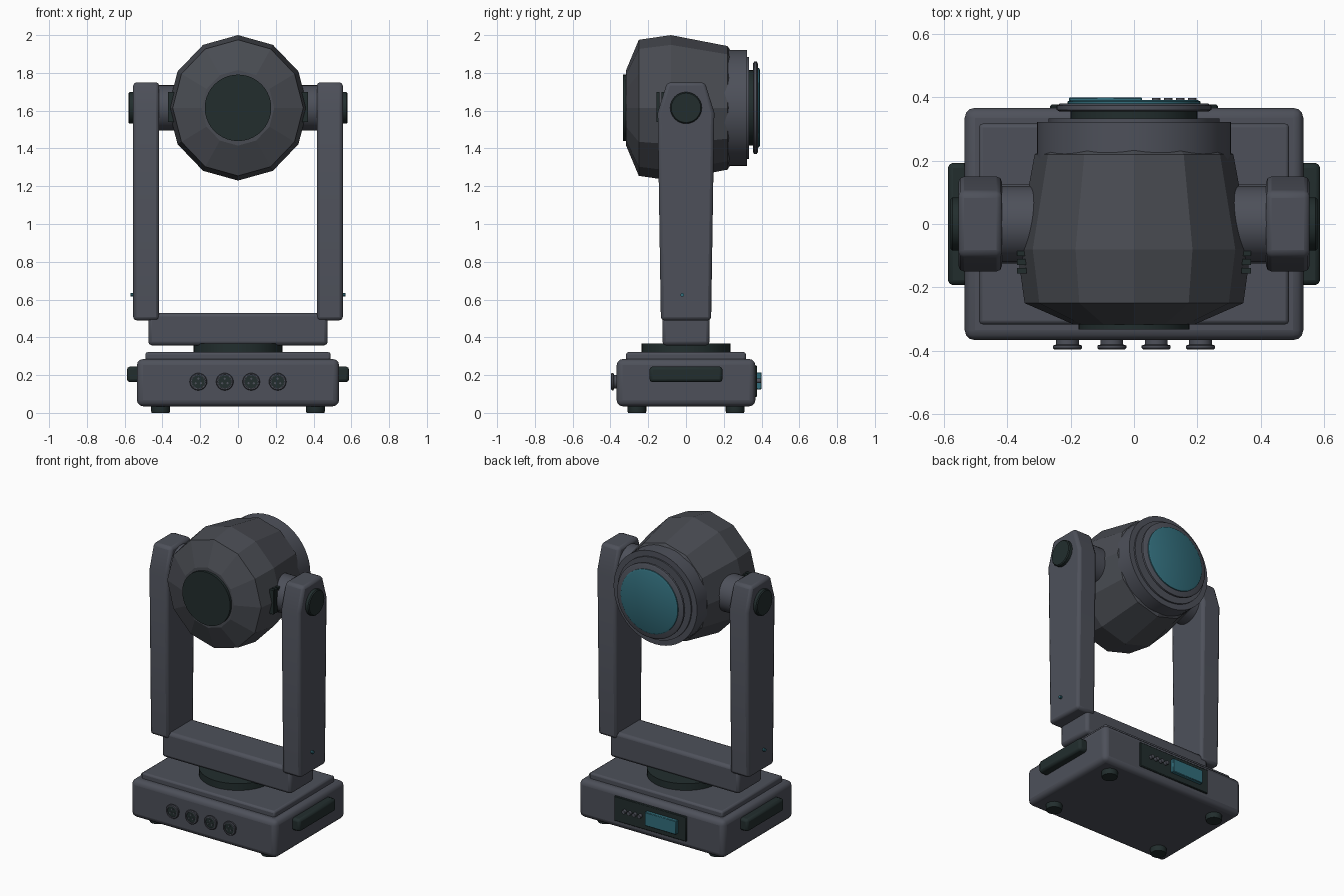
import bpy, bmesh, math
from mathutils import Matrix, Vector

if "Cube" in bpy.data.objects:
    bpy.data.objects.remove(bpy.data.objects["Cube"])


def material(name, rgb):
    m = bpy.data.materials.new(name)
    m.diffuse_color = (*rgb, 1)
    m.use_nodes = True
    m.node_tree.nodes["Principled BSDF"].inputs["Base Color"].default_value = m.diffuse_color
    return m


GREY = material("slate grey", (0.075, 0.081, 0.102))
HEAD = material("head grey", (0.066, 0.071, 0.084))
DARK = material("near black", (0.016, 0.027, 0.027))
TEAL = material("teal glass", (0.032, 0.155, 0.20))
PZ = 1.615  # height of the tilt axis


def finish(name, bm, mat, bevel=0, segs=2, smooth=True):
    bmesh.ops.recalc_face_normals(bm, faces=bm.faces)
    me = bpy.data.meshes.new(name)
    bm.to_mesh(me)
    bm.free()
    me.materials.append(mat)
    ob = bpy.data.objects.new(name, me)
    bpy.context.collection.objects.link(ob)
    if bevel:
        b = ob.modifiers.new("bevel", "BEVEL")
        b.width, b.segments, b.limit_method = bevel, segs, "ANGLE"
        b.angle_limit = math.radians(30)
    if smooth:
        bpy.context.view_layer.objects.active = ob
        ob.select_set(True)
        bpy.ops.object.shade_smooth_by_angle(angle=math.radians(35))
        ob.select_set(False)
    return ob


def box(name, lo, hi, mat, bevel=0, segs=2):
    lo, hi = Vector(lo), Vector(hi)
    bm = bmesh.new()
    bmesh.ops.create_cube(bm, size=1, matrix=Matrix.Translation((lo + hi) / 2)
                          @ Matrix.Diagonal((*(hi - lo), 1)))
    return finish(name, bm, mat, bevel, segs)


def lathe(name, profile, axis, center, mat, sides=40, squash=1, smooth=True):
    """Revolve (radius, distance) points around an axis and cap both ends."""
    bm = bmesh.new()
    rings = []
    for r, d in profile:
        ring = []
        for i in range(sides):
            a = 2 * math.pi * i / sides
            s, c = r * math.sin(a) * squash, r * math.cos(a)
            p = {"x": (d, s, c), "y": (s, d, c), "z": (s, c, d)}[axis]
            ring.append(bm.verts.new(Vector(center) + Vector(p)))
        rings.append(ring)
    for a, b in zip(rings, rings[1:]):
        for i in range(sides):
            j = (i + 1) % sides
            bm.faces.new((a[i], a[j], b[j], b[i]))
    bm.faces.new(rings[0])
    bm.faces.new(rings[-1])
    return finish(name, bm, mat, smooth=smooth)


def arm(name, side):
    half = [(0.133, 0.49), (0.15, 1.59), (0.10, 1.75)]
    outline = half + [(-y, z) for y, z in reversed(half)]
    bm = bmesh.new()
    f = bm.faces.new([bm.verts.new((side * 0.417, y, z)) for y, z in outline])
    ext = bmesh.ops.extrude_face_region(bm, geom=[f])
    bmesh.ops.translate(bm, vec=(side * 0.138, 0, 0),
                        verts=[v for v in ext["geom"] if isinstance(v, bmesh.types.BMVert)])
    return finish(name, bm, GREY, 0.018, 2)


# base
box("base_body", (-0.535, -0.367, 0.035), (0.535, 0.367, 0.285), GREY, 0.032, 3)
box("base_top_plate", (-0.49, -0.317, 0.27), (0.49, 0.317, 0.322), GREY, 0.012)
for x in (-0.41, 0.41):
    for y in (-0.26, 0.26):
        lathe("foot", [(0.047, 0), (0.05, 0.01), (0.05, 0.045)], "z", (x, y, 0), DARK, 20)

# front sockets with three pins each
for x in (-0.21, -0.07, 0.07, 0.21):
    lathe("socket_ring", [(0.036, -0.36), (0.036, -0.381), (0.046, -0.384), (0.046, -0.392),
                          (0.042, -0.396), (0.035, -0.396), (0.035, -0.388)],
          "y", (x, 0, 0.165), GREY, 24)
    lathe("socket_face", [(0.034, -0.386), (0.034, -0.391)], "y", (x, 0, 0.165), DARK, 24)
    for k in range(3):
        a = math.radians(90 + 120 * k)
        lathe("socket_pin", [(0.006, -0.388), (0.006, -0.395)], "y",
              (x + 0.016 * math.cos(a), 0, 0.165 + 0.016 * math.sin(a)), GREY, 8)

# rear control panel
box("control_panel", (-0.265, 0.355, 0.085), (0.265, 0.377, 0.25), DARK, 0.004, 1)
box("display_screen", (-0.205, 0.37, 0.125), (0.025, 0.40, 0.215), TEAL, 0.003, 1)
for x in (0.07, 0.108, 0.146, 0.184):
    lathe("panel_button", [(0.013, 0.37), (0.013, 0.398)], "y", (x, 0, 0.17), GREY, 12)

# turntable and yoke
lathe("turntable", [(0.235, 0.31), (0.235, 0.367)], "z", (0, 0, 0), DARK, 48)
box("yoke_crossbar", (-0.475, -0.125, 0.357), (0.475, 0.125, 0.53), GREY, 0.02)

for s, tag in ((-1, "left"), (1, "right")):
    x0, x1 = sorted((s * 0.52, s * 0.588))
    box(tag + "_carry_handle", (x0, -0.193, 0.163), (x1, 0.193, 0.245), DARK, 0.016)
    arm(tag + "_yoke_arm", s)
    lathe(tag + "_pivot_axle", [(0.12, s * 0.30), (0.12, s * 0.43)], "x", (0, 0, PZ), GREY, 32)
    lathe(tag + "_pivot_cap", [(0.084, s * 0.54), (0.084, s * 0.574), (0.078, s * 0.58)],
          "x", (0, 0, PZ), DARK, 24)
    lathe(tag + "_status_light", [(0.01, s * 0.55), (0.01, s * 0.57)],
          "x", (0, -0.02, 0.625), TEAL, 10)
    # cooling slots on the side of the head
    for y in (-0.148, -0.12, -0.092):
        x0, x1 = sorted((s * 0.34, s * 0.37))
        box(tag + "_vent_slot", (x0, y - 0.009, 1.54), (x1, y + 0.009, 1.70), DARK)

# faceted head
lathe("head_shell", [(0.2, -0.317), (0.36, -0.25), (0.385, -0.08), (0.327, 0.22), (0.28, 0.25)],
      "y", (0, 0, PZ), HEAD, 12, 0.96, smooth=False)
lathe("head_end_disc", [(0.176, -0.30), (0.176, -0.334)], "y", (0, 0, PZ), DARK, 40)

# lens assembly
lathe("lens_collar", [(0.307, 0.17), (0.307, 0.322), (0.27, 0.323), (0.27, 0.333)],
      "y", (0, 0, PZ), GREY, 48)
lathe("lens_neck", [(0.2, 0.32), (0.2, 0.37)], "y", (0, 0, PZ), DARK, 40)
lathe("lens_rim", [(0.235, 0.355), (0.245, 0.361), (0.245, 0.374), (0.235, 0.38)],
      "y", (0, 0, PZ), GREY, 48)
lathe("lens_glass", [(0.21, 0.37), (0.21, 0.387), (0.20, 0.392)], "y", (0, 0, PZ), TEAL, 48)
